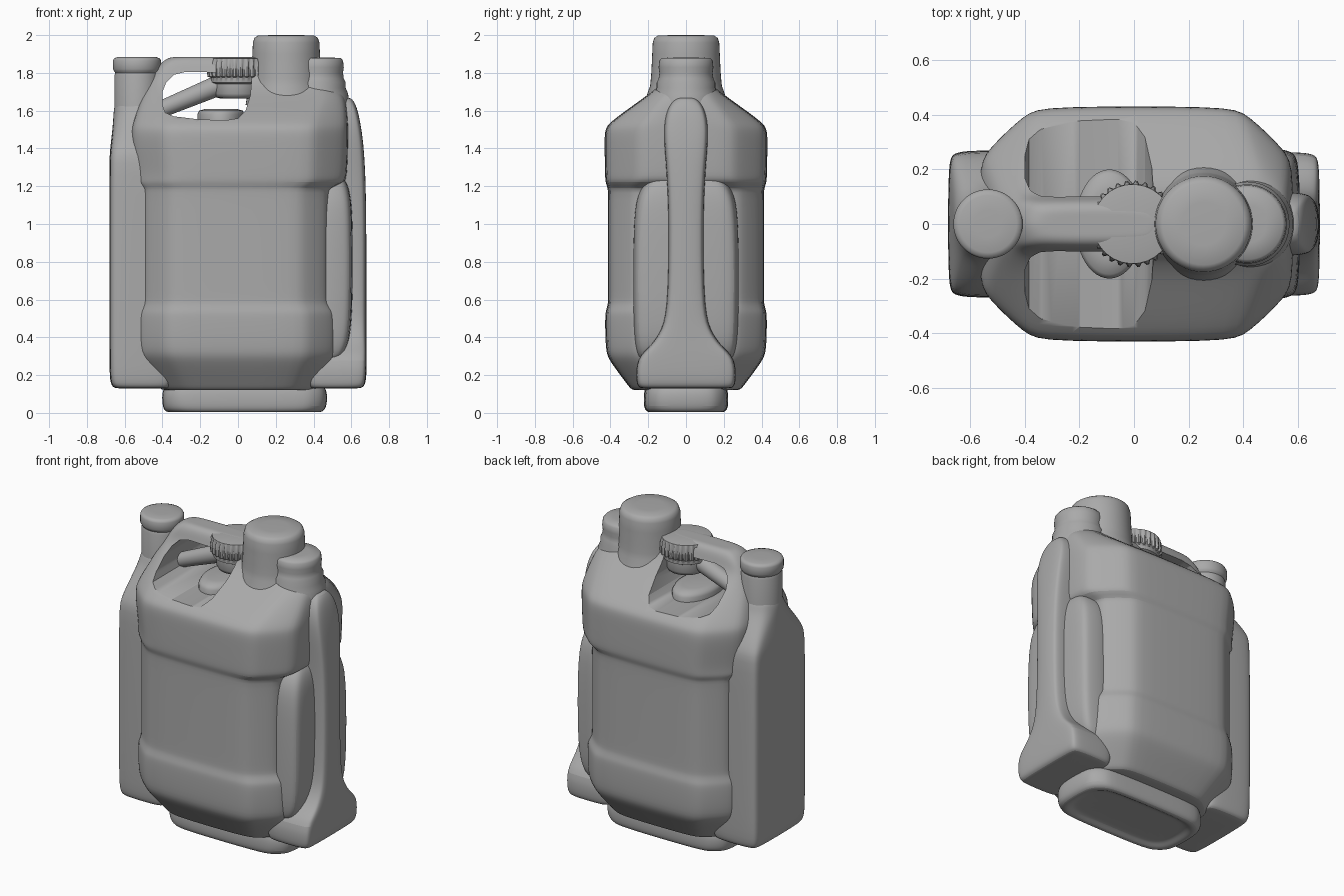
import bpy, bmesh, math
from mathutils import Vector, Matrix

grey = bpy.data.materials.new("matte_grey")
grey.diffuse_color = (0.4, 0.4, 0.4, 1)


def finish(name, bm, angle=40):
    bmesh.ops.recalc_face_normals(bm, faces=bm.faces)
    me = bpy.data.meshes.new(name)
    bm.to_mesh(me)
    bm.free()
    me.materials.append(grey)
    ob = bpy.data.objects.new(name, me)
    bpy.context.collection.objects.link(ob)
    smooth(ob, angle)
    return ob


def smooth(ob, angle=40):
    bpy.ops.object.select_all(action='DESELECT')
    ob.select_set(True)
    bpy.context.view_layer.objects.active = ob
    bpy.ops.object.shade_smooth_by_angle(angle=math.radians(angle))


def apply_all(ob):
    bpy.context.view_layer.objects.active = ob
    for m in list(ob.modifiers):
        bpy.ops.object.modifier_apply(modifier=m.name)


def skin(bm, rings):
    rows = [[bm.verts.new(p) for p in r] for r in rings]
    n = len(rows[0])
    for a, b in zip(rows, rows[1:]):
        for i in range(n):
            j = (i + 1) % n
            bm.faces.new((a[i], a[j], b[j], b[i]))
    bm.faces.new(rows[0])
    bm.faces.new(rows[-1])


def ring(z, xl, xr, ay, cx, cy):
    """Chamfered rectangle with each corner split in two."""
    o = [(xr - cx, -ay), (xr, cy - ay), (xr, ay - cy), (xr - cx, ay),
         (xl + cx, ay), (xl, ay - cy), (xl, cy - ay), (xl + cx, -ay)]
    o = [Vector((x, y, z)) for x, y in o]
    pts = []
    for i, p in enumerate(o):
        for q in (o[i - 1], o[(i + 1) % 8]):
            pts.append(p + (q - p) * min(0.3, 0.035 / max((q - p).length, 1e-4)))
    return pts


def loft(name, levels):
    """Soft horizontal-section solid: (z, left, right, half depth, cut x, cut y)."""
    bm = bmesh.new()
    skin(bm, [ring(*l) for l in levels])
    ob = finish(name, bm)
    ob.modifiers.new("soft", 'SUBSURF').levels = 2
    apply_all(ob)
    smooth(ob)
    return ob


def lathe(name, cx, profile, n=48, ribs=None, sy=1.0):
    """Turned part around a vertical axis; ribs = (z low, z high, depth)."""
    bm = bmesh.new()
    rows = []
    for r, z in profile:
        row = []
        for i in range(n):
            rr = r
            if ribs and ribs[0] <= z <= ribs[1] and i % 4 < 2:
                rr -= ribs[2]
            a = 2 * math.pi * i / n
            row.append((cx + rr * math.cos(a), sy * rr * math.sin(a), z))
        rows.append(row)
    skin(bm, rows)
    return finish(name, bm, 50)


# Main container with raised bands, sloped shoulders and handle ridge
body = loft("can_body", [
    (0.12, -0.36, 0.38, 0.25, 0.12, 0.10),
    (0.12, -0.41, 0.42, 0.29, 0.14, 0.12),
    (0.15, -0.43, 0.44, 0.31, 0.15, 0.13),
    (0.28, -0.52, 0.52, 0.41, 0.18, 0.17),
    (0.33, -0.54, 0.53, 0.427, 0.18, 0.17),
    (0.51, -0.54, 0.53, 0.43, 0.18, 0.17),
    (0.54, -0.53, 0.52, 0.425, 0.18, 0.16),
    (0.58, -0.51, 0.49, 0.413, 0.17, 0.14),
    (0.62, -0.51, 0.49, 0.413, 0.17, 0.14),
    (1.16, -0.51, 0.49, 0.413, 0.17, 0.14),
    (1.19, -0.51, 0.49, 0.415, 0.17, 0.14),
    (1.22, -0.55, 0.57, 0.427, 0.19, 0.18),
    (1.26, -0.55, 0.58, 0.43, 0.20, 0.19),
    (1.42, -0.57, 0.585, 0.432, 0.20, 0.19),
    (1.50, -0.57, 0.585, 0.432, 0.20, 0.19),
    (1.54, -0.56, 0.585, 0.405, 0.20, 0.18),
    (1.66, -0.52, 0.575, 0.235, 0.14, 0.10),
    (1.71, -0.50, 0.55, 0.17, 0.10, 0.07),
    (1.77, -0.47, 0.42, 0.11, 0.06, 0.05),
    (1.83, -0.43, 0.20, 0.095, 0.05, 0.04),
    (1.87, -0.39, 0.10, 0.08, 0.05, 0.04),
    (1.885, -0.35, 0.08, 0.055, 0.04, 0.03),
    (1.885, -0.30, 0.06, 0.03, 0.03, 0.02)])

# Grip opening through the shoulder
outline = [(-0.40, 1.63), (-0.385, 1.59), (-0.34, 1.57), (-0.20, 1.553), (-0.06, 1.55),
           (0.0, 1.56), (0.04, 1.60), (0.065, 1.68), (0.075, 1.80), (-0.28, 1.805),
           (-0.34, 1.79), (-0.38, 1.75), (-0.40, 1.70)]
bm = bmesh.new()
skin(bm, [[(x, y, z) for x, z in outline] for y in (-0.6, 0.6)])
cutter = finish("grip_cutter", bm)
cutter.hide_render = True
cut = body.modifiers.new("grip", 'BOOLEAN')
cut.operation = 'DIFFERENCE'
cut.solver = 'EXACT'
cut.object = cutter
apply_all(body)
bpy.data.objects.remove(cutter)
smooth(body)

# Foot with a shallow recess underneath
loft("foot", [
    (0.025, -0.28, 0.35, 0.13, 0.09, 0.06),
    (0.025, -0.32, 0.39, 0.16, 0.09, 0.06),
    (0.003, -0.35, 0.42, 0.185, 0.10, 0.07),
    (0.005, -0.385, 0.45, 0.21, 0.11, 0.08),
    (0.03, -0.40, 0.47, 0.225, 0.11, 0.08),
    (0.10, -0.405, 0.475, 0.225, 0.11, 0.08),
    (0.14, -0.39, 0.46, 0.215, 0.11, 0.08),
    (0.17, -0.36, 0.42, 0.20, 0.11, 0.08)])

# Slim tank on the left and its capped neck
loft("side_tank", [
    (0.13, -0.62, -0.38, 0.20, 0.03, 0.03),
    (0.13, -0.66, -0.36, 0.25, 0.04, 0.03),
    (0.16, -0.68, -0.35, 0.265, 0.04, 0.03),
    (0.30, -0.682, -0.35, 0.27, 0.04, 0.03),
    (1.30, -0.682, -0.35, 0.27, 0.04, 0.03),
    (1.38, -0.68, -0.36, 0.265, 0.04, 0.04),
    (1.50, -0.665, -0.38, 0.19, 0.06, 0.06),
    (1.58, -0.66, -0.40, 0.135, 0.07, 0.07),
    (1.64, -0.655, -0.41, 0.12, 0.07, 0.07),
    (1.66, -0.62, -0.44, 0.08, 0.05, 0.05)])
lathe("side_tank_cap", -0.535, [
    (0.12, 1.45), (0.12, 1.785), (0.115, 1.80), (0.122, 1.81), (0.127, 1.82),
    (0.127, 1.865), (0.121, 1.877), (0.105, 1.883), (0.05, 1.885)])

# Backing panel and flared strap on the right
loft("right_panel", [
    (0.27, 0.35, 0.50, 0.22, 0.05, 0.04),
    (0.28, 0.35, 0.54, 0.25, 0.05, 0.03),
    (0.34, 0.35, 0.585, 0.27, 0.06, 0.03),
    (0.50, 0.35, 0.61, 0.28, 0.07, 0.03),
    (1.00, 0.35, 0.61, 0.28, 0.07, 0.03),
    (1.16, 0.35, 0.60, 0.26, 0.07, 0.04),
    (1.24, 0.35, 0.57, 0.20, 0.06, 0.04),
    (1.25, 0.35, 0.54, 0.17, 0.05, 0.04)])
loft("right_strap", [
    (0.13, 0.40, 0.62, 0.21, 0.03, 0.03),
    (0.13, 0.38, 0.66, 0.25, 0.03, 0.03),
    (0.16, 0.37, 0.68, 0.265, 0.03, 0.03),
    (0.29, 0.37, 0.682, 0.265, 0.03, 0.03),
    (0.35, 0.38, 0.681, 0.19, 0.03, 0.03),
    (0.44, 0.40, 0.68, 0.125, 0.03, 0.03),
    (0.58, 0.40, 0.68, 0.095, 0.03, 0.03),
    (1.15, 0.40, 0.68, 0.092, 0.03, 0.03),
    (1.40, 0.40, 0.668, 0.115, 0.03, 0.03),
    (1.53, 0.40, 0.65, 0.12, 0.03, 0.03),
    (1.62, 0.40, 0.63, 0.098, 0.03, 0.03),
    (1.665, 0.40, 0.605, 0.06, 0.03, 0.025),
    (1.67, 0.40, 0.58, 0.03, 0.02, 0.015)])

# Large and small filler caps on flared necks
lathe("main_cap", 0.255, [
    (0.215, 1.63), (0.205, 1.69), (0.19, 1.73), (0.186, 1.77), (0.183, 1.81),
    (0.179, 1.90), (0.176, 1.96), (0.168, 1.985), (0.15, 1.997), (0.08, 2.0)])
lathe("small_cap", 0.415, [
    (0.175, 1.62), (0.168, 1.69), (0.155, 1.72), (0.155, 1.75), (0.145, 1.77),
    (0.141, 1.80), (0.145, 1.83), (0.141, 1.865), (0.13, 1.878), (0.07, 1.882)])

# Ribbed cap hanging over the grip opening
lathe("ribbed_cap", -0.005, [
    (0.09, 1.665), (0.11, 1.67), (0.12, 1.69), (0.12, 1.74), (0.14, 1.75),
    (0.14, 1.775), (0.157, 1.78), (0.159, 1.80), (0.155, 1.855), (0.145, 1.875),
    (0.09, 1.884)], n=112, ribs=(1.776, 1.86, 0.012))
lathe("spout_base", -0.09, [
    (0.125, 1.53), (0.125, 1.58), (0.115, 1.60), (0.08, 1.61)], sy=1.6)

# Slanted pouring spout inside the opening
bm = bmesh.new()
start, end = Vector((-0.40, 0, 1.61)), Vector((-0.10, 0, 1.735))
rot = (end - start).to_track_quat('Z', 'Y').to_matrix().to_4x4()
bmesh.ops.create_cone(bm, cap_ends=True, segments=32, radius1=0.045, radius2=0.055,
                      depth=(end - start).length,
                      matrix=Matrix.Translation((start + end) / 2) @ rot)
finish("pouring_spout", bm)
